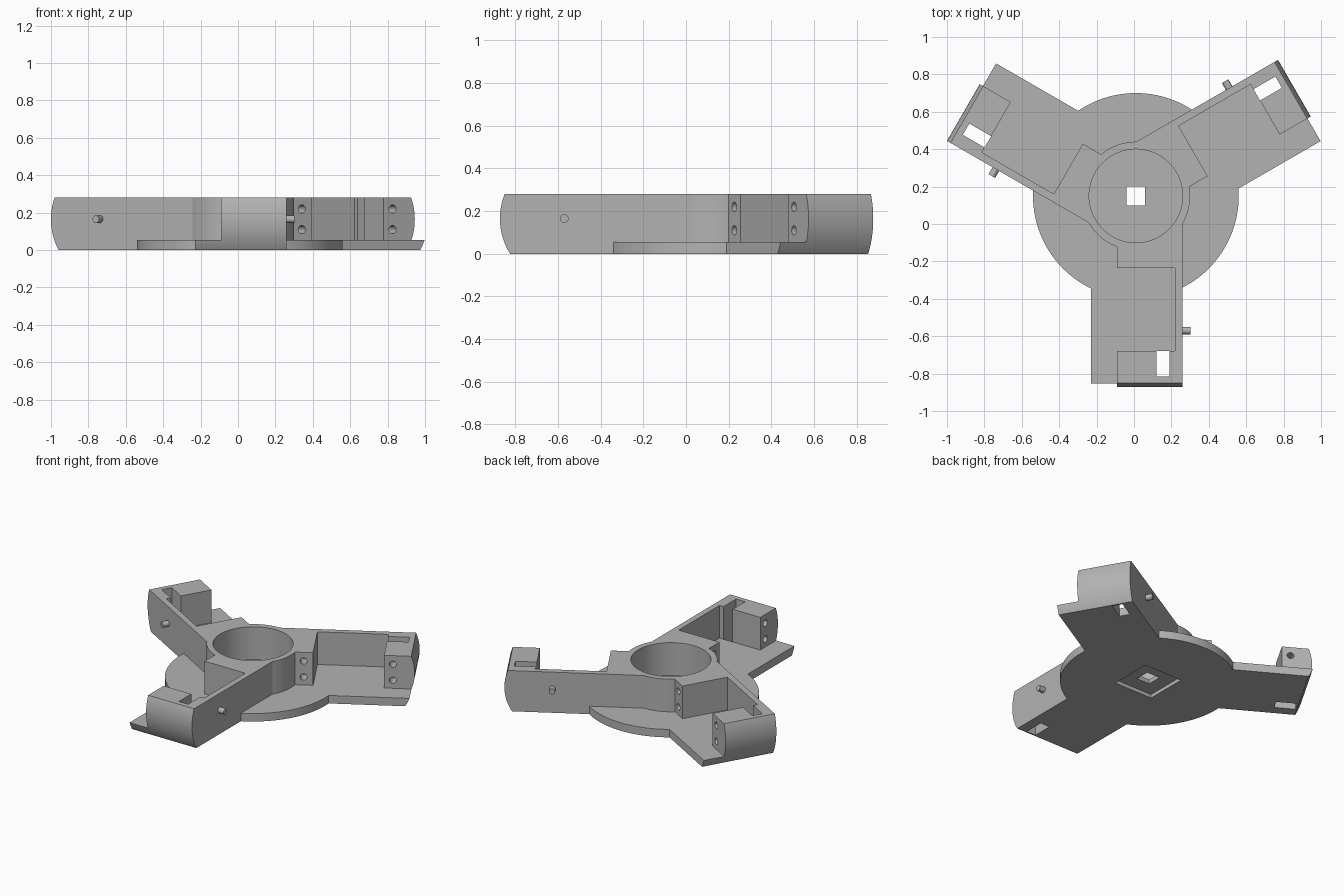
import bpy, bmesh
from math import radians, sqrt, pi, cos, sin
from mathutils import Matrix, Vector

if "Cube" in bpy.data.objects:
    bpy.data.objects.remove(bpy.data.objects["Cube"])

CENTRE = Matrix.Translation((0.01, 0.15, 0))
PLATE, TOP, MID = 0.055, 0.28, 0.165

grey = bpy.data.materials.new("plain grey")
grey.use_nodes = True
grey.diffuse_color = (0.45, 0.45, 0.45, 1)
grey.node_tree.nodes["Principled BSDF"].inputs["Base Color"].default_value = (0.45, 0.45, 0.45, 1)


def prism(name, points, direction):
    """Solid made by sweeping a flat outline along a direction."""
    bm = bmesh.new()
    face = bm.faces.new([bm.verts.new(p) for p in points])
    swept = bmesh.ops.extrude_face_region(bm, geom=[face])["geom"]
    bmesh.ops.translate(bm, vec=direction, verts=[v for v in swept if isinstance(v, bmesh.types.BMVert)])
    bmesh.ops.recalc_face_normals(bm, faces=bm.faces)
    mesh = bpy.data.meshes.new(name)
    bm.to_mesh(mesh)
    bm.free()
    mesh.materials.append(grey)
    ob = bpy.data.objects.new(name, mesh)
    bpy.context.collection.objects.link(ob)
    return ob


def plan(name, outline, z0, z1):
    """Upright prism; outline is (sideways, outward) along the front arm."""
    return prism(name, [(x, -s, z0) for x, s in outline], (0, 0, z1 - z0))


def rect(x0, x1, s0, s1):
    return [(x0, s0), (x1, s0), (x1, s1), (x0, s1)]


def disc(name, r, z0, z1, n=96):
    return plan(name, [(r * cos(2 * pi * i / n), r * sin(2 * pi * i / n)) for i in range(n)], z0, z1)


def rod(name, x0, x1, s, z, r, n=24):
    """Cylinder lying across the arm."""
    ring = [(x0, -s + r * cos(2 * pi * i / n), z + r * sin(2 * pi * i / n)) for i in range(n)]
    return prism(name, ring, (x1 - x0, 0, 0))


def combine(ob, other, operation):
    """Apply a boolean and discard the helper."""
    other.hide_render = True
    mod = ob.modifiers.new("combine", "BOOLEAN")
    mod.operation, mod.solver, mod.object = operation, "EXACT", other
    with bpy.context.temp_override(object=ob, active_object=ob, selected_objects=[ob]):
        bpy.ops.object.modifier_apply(modifier=mod.name)
    bpy.data.objects.remove(other)


def bulge():
    """Volume whose outer end is a shallow barrel curve."""
    r, tip = 0.31, 1.022
    heights = [-0.02 + 0.32 * i / 24 for i in range(25)]
    arc = [(-0.5, -(tip - r + sqrt(r * r - (z - MID) ** 2)), z) for z in heights]
    return prism("bulge", [(-0.5, 0.5, -0.02)] + arc + [(-0.5, 0.5, 0.3)], (1, 0, 0))


def turn(ob, k):
    ob.data.transform(Matrix.Rotation(radians(120 * k), 4, "Z"))
    return ob


# Main parts: round base plate and central ring
base = disc("base_plate", 0.55, 0, PLATE, 128)
frame = disc("arm_frame", 0.29, PLATE, TOP)

# C-shaped arm outline: hub block, thin wall, slotted end block
arm_outline = [(0.25, 0.13), (0.25, 1.1), (-0.10, 1.1), (-0.10, 0.83),
               (0.11, 0.83), (0.11, 0.965), (0.18, 0.965), (0.18, 0.83),
               (0.21, 0.83), (0.21, 0.385), (-0.10, 0.385), (-0.10, 0.25)]
pins = []
for k in range(3):
    # Flat arm floor with its through slot
    floor = plan("floor", rect(-0.24, 0.25, 0.1, 1.1), 0, PLATE)
    combine(floor, bulge(), "INTERSECT")
    combine(floor, plan("slot", rect(0.11, 0.18, 0.83, 0.965), -0.1, 0.2), "DIFFERENCE")
    combine(base, turn(floor, k), "UNION")

    # Raised arm with screw holes in both blocks
    arm = plan("arm", arm_outline, PLATE, TOP)
    combine(arm, bulge(), "INTERSECT")
    for s in (0.325, 0.885):
        for z in (0.11, 0.22):
            combine(arm, rod("screw_hole", -0.2, -0.02, s, z, 0.022), "DIFFERENCE")
    combine(frame, turn(arm, k), "UNION")

    # Side pin
    pins.append(turn(rod("side_pin", 0.23, 0.293, 0.72, MID, 0.02), k))

# Central bore, square shaft hole and square recess underneath
combine(frame, disc("bore", 0.25, 0, 0.4), "DIFFERENCE")
combine(base, plan("shaft_hole", rect(-0.05, 0.05, -0.05, 0.05), -0.1, 0.2), "DIFFERENCE")
combine(base, plan("recess", rect(-0.145, 0.145, -0.145, 0.145), -0.1, 0.025), "DIFFERENCE")

# Place everything and shade curved faces smooth
for ob in [base, frame] + pins:
    ob.data.transform(CENTRE)
    bpy.ops.object.select_all(action="DESELECT")
    ob.select_set(True)
    bpy.context.view_layer.objects.active = ob
    bpy.ops.object.shade_smooth_by_angle(angle=radians(30))
